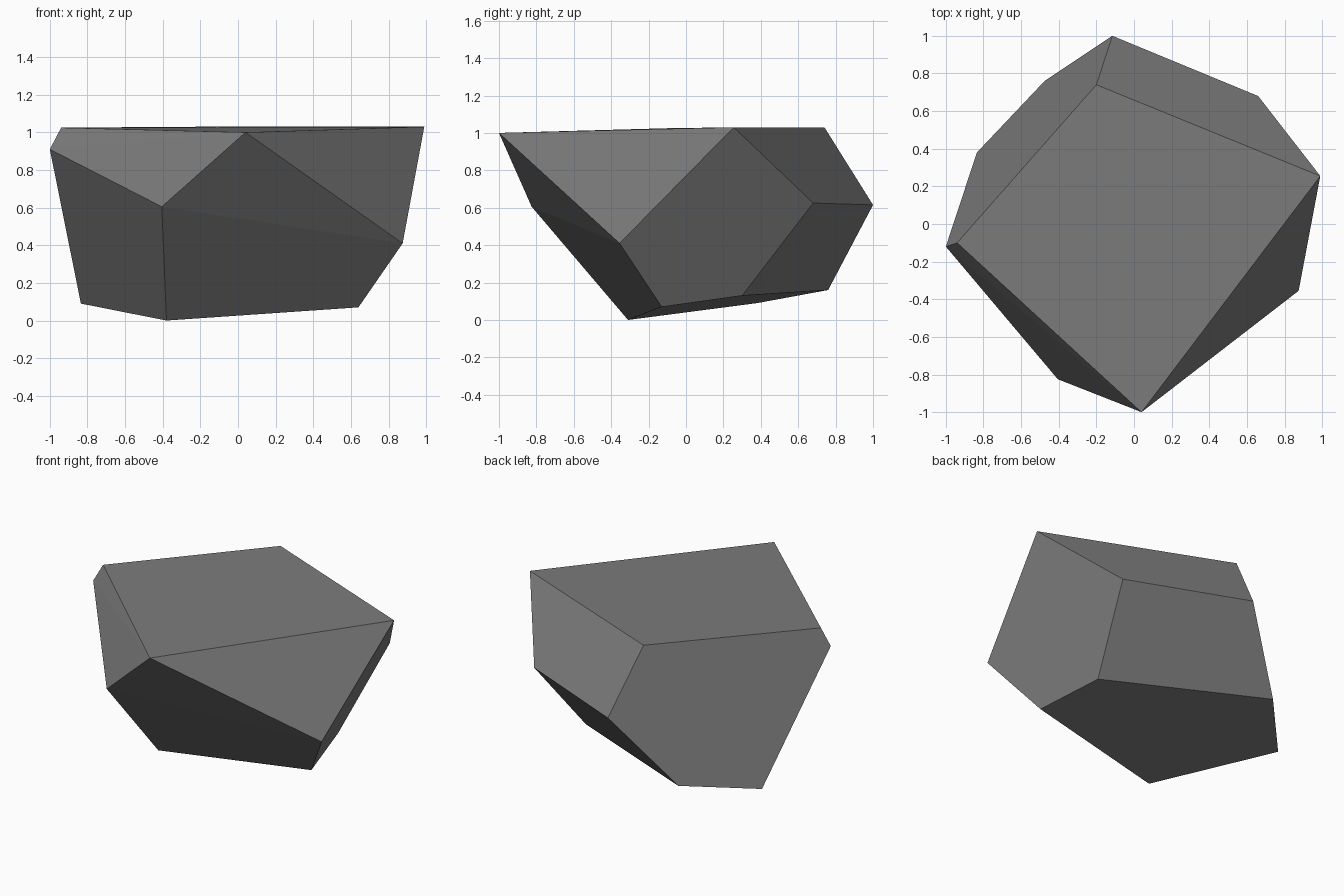
import bpy, bmesh, math

if "Cube" in bpy.data.objects:
    bpy.data.objects.remove(bpy.data.objects["Cube"])

# Corner points of the chipped boulder; its facets are their convex hull
top = [(-.20, .74, 1.03), (-.94, -.10, 1.025), (.04, -1, 1.0), (.99, .255, 1.03)]
middle = [(-.115, 1, .615), (-1, -.12, .91), (-.405, -.825, .605),
          (.875, -.355, .41), (.66, .68, .625)]
bottom = [(-.475, .76, .16), (-.835, .38, .09), (-.38, -.31, 0),
          (.64, -.13, .07), (.54, .30, .13)]

bm = bmesh.new()
for p in top + middle + bottom:
    bm.verts.new(p)
bmesh.ops.convex_hull(bm, input=bm.verts[:])
# Merge nearly coplanar triangles into broad facets
bmesh.ops.dissolve_limit(bm, angle_limit=math.radians(1.5),
                         verts=bm.verts[:], edges=bm.edges[:])
bmesh.ops.recalc_face_normals(bm, faces=bm.faces[:])

mesh = bpy.data.meshes.new("rock")
bm.to_mesh(mesh)
bm.free()

# Plain grey stone
stone = bpy.data.materials.new("grey stone")
stone.diffuse_color = (.2, .2, .2, 1)
stone.use_nodes = True
stone.node_tree.nodes["Principled BSDF"].inputs["Base Color"].default_value = stone.diffuse_color
mesh.materials.append(stone)

rock = bpy.data.objects.new("rock", mesh)
bpy.context.collection.objects.link(rock)
